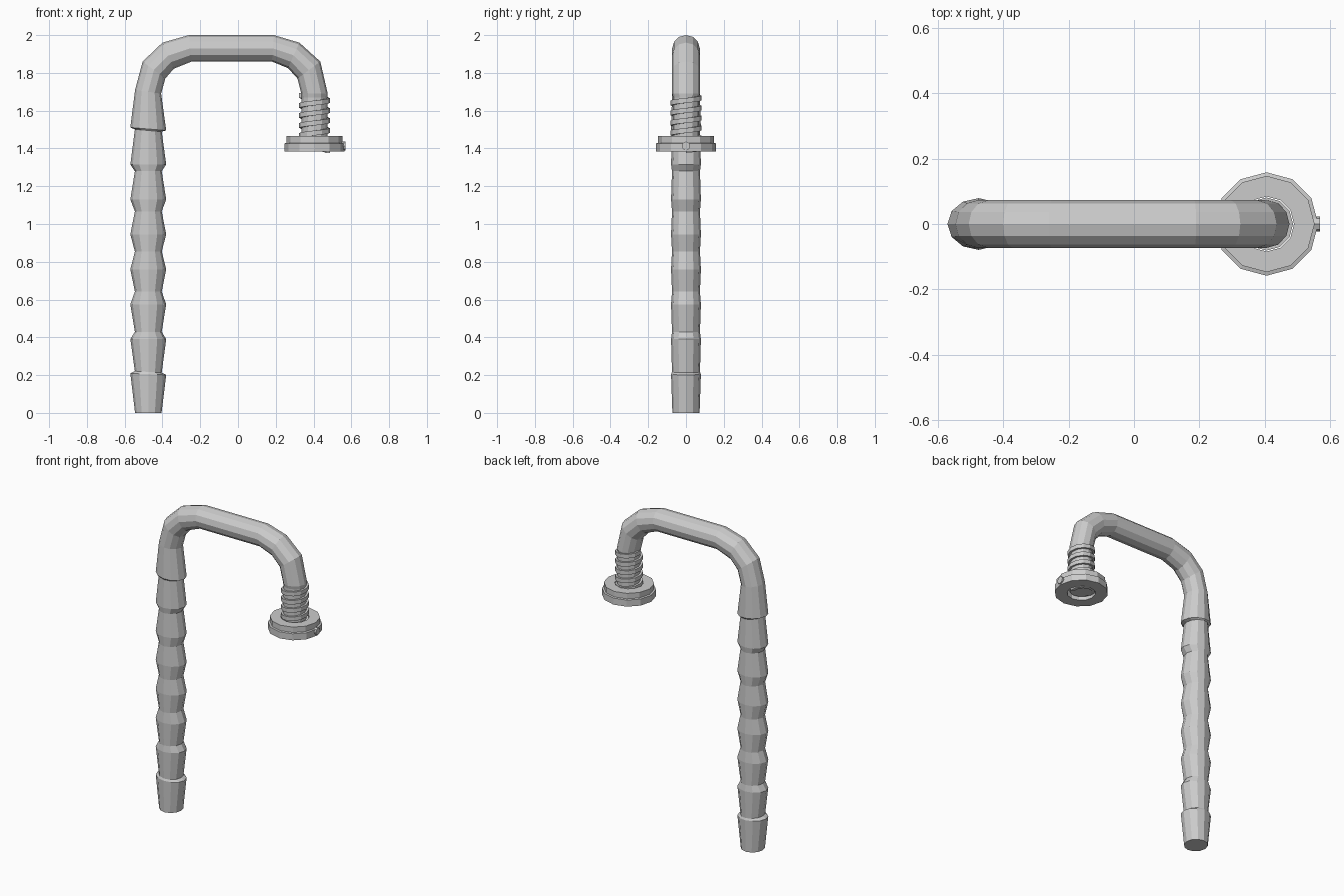
import bpy
from math import sin, cos, pi, radians

if "Cube" in bpy.data.objects:
    bpy.data.objects.remove(bpy.data.objects["Cube"])

N = 12        # sides of every round part
GX = -0.475   # grip axis
SX = 0.405    # threaded stem axis


def make(name, verts, faces):
    me = bpy.data.meshes.new(name)
    me.from_pydata(verts, [], faces)
    me.validate()
    ob = bpy.data.objects.new(name, me)
    bpy.context.collection.objects.link(ob)
    return ob


def skin(name, rings, capped=True, closed=False):
    """Join equal-length vertex loops into one surface."""
    n = len(rings[0])
    verts = [p for r in rings for p in r]
    faces = []
    count = len(rings)
    for k in range(count if closed else count - 1):
        a, b = k * n, (k + 1) % count * n
        for i in range(n):
            j = (i + 1) % n
            faces.append((a + i, a + j, b + j, b + i))
    if capped and not closed:
        faces.append(tuple(reversed(range(n))))
        faces.append(tuple(range((count - 1) * n, count * n)))
    return make(name, verts, faces)


def ring(ox, oz, ix, iz, ry):
    """Oval loop spanning an outer and an inner point in the XZ plane."""
    out = []
    for i in range(N):
        a = 2 * pi * i / N
        c, s = (1 + cos(a)) / 2, sin(a)
        out.append((ix + (ox - ix) * c, -ry * s, iz + (oz - iz) * c))
    return out


# Handle: ribbed grip, whose ridges and grooves are spaced slightly differently
def level(z, rx, ry, tilt=0):
    return ring(GX - rx, z + tilt, GX + rx, z - tilt, ry)


rings = [level(0, 0.07, 0.072)]
for k in range(7):
    t = 0.004 if k == 0 else 0
    rings.append(level(0.205 + 0.185 * k, 0.095, 0.079, t))
    rings.append(level(0.217 + 0.2125 * k, 0.071, 0.074, t))
rings[-1] = level(1.495, 0.071, 0.074, 0.006)
rings.append(level(1.503, 0.095, 0.079, 0.008))

# Handle: arm bending over the top and down to the stem
bend = [(-0.545, 1.71, -0.407, 1.69), (-0.505, 1.86, -0.385, 1.77),
        (-0.40, 1.96, -0.34, 1.822), (-0.26, 2.0, -0.245, 1.86),
        (0.19, 2.0, 0.18, 1.86), (0.325, 1.96, 0.265, 1.825),
        (0.436, 1.86, 0.315, 1.77), (0.475, 1.69, 0.335, 1.69)]
rings += [ring(*p, 0.073) for p in bend]
rings += [ring(SX + 0.068, z, SX - 0.068, z, 0.068) for z in (1.67, 1.40)]
skin("handle", rings)

# Square screw thread wound around the stem
turns, pitch, z0 = 5.5, 0.053, 1.376
section = [(0.06, 0), (0.081, 0), (0.081, 0.026), (0.06, 0.026)]
coil = []
for i in range(int(turns * N) + 1):
    a = 2 * pi * i / N
    z = z0 + pitch * i / N
    coil.append([(SX + r * cos(a), r * sin(a), z + h) for r, h in section])
skin("stem_thread", coil)

# Stepped locking flange with a bore
profile = [(0.084, 1.385), (0.158, 1.385), (0.158, 1.427), (0.147, 1.43),
           (0.147, 1.465), (0.084, 1.465)]
skin("flange", [[(SX + r * cos(2 * pi * i / N), r * sin(2 * pi * i / N), z)
                 for r, z in profile] for i in range(N)], closed=True)

# Small set screw on the flange rim
bpy.ops.mesh.primitive_cylinder_add(vertices=8, radius=0.023, depth=0.02,
                                    location=(0.559, 0, 1.413),
                                    rotation=(0, radians(90), 0))
bpy.context.object.name = "set_screw"
